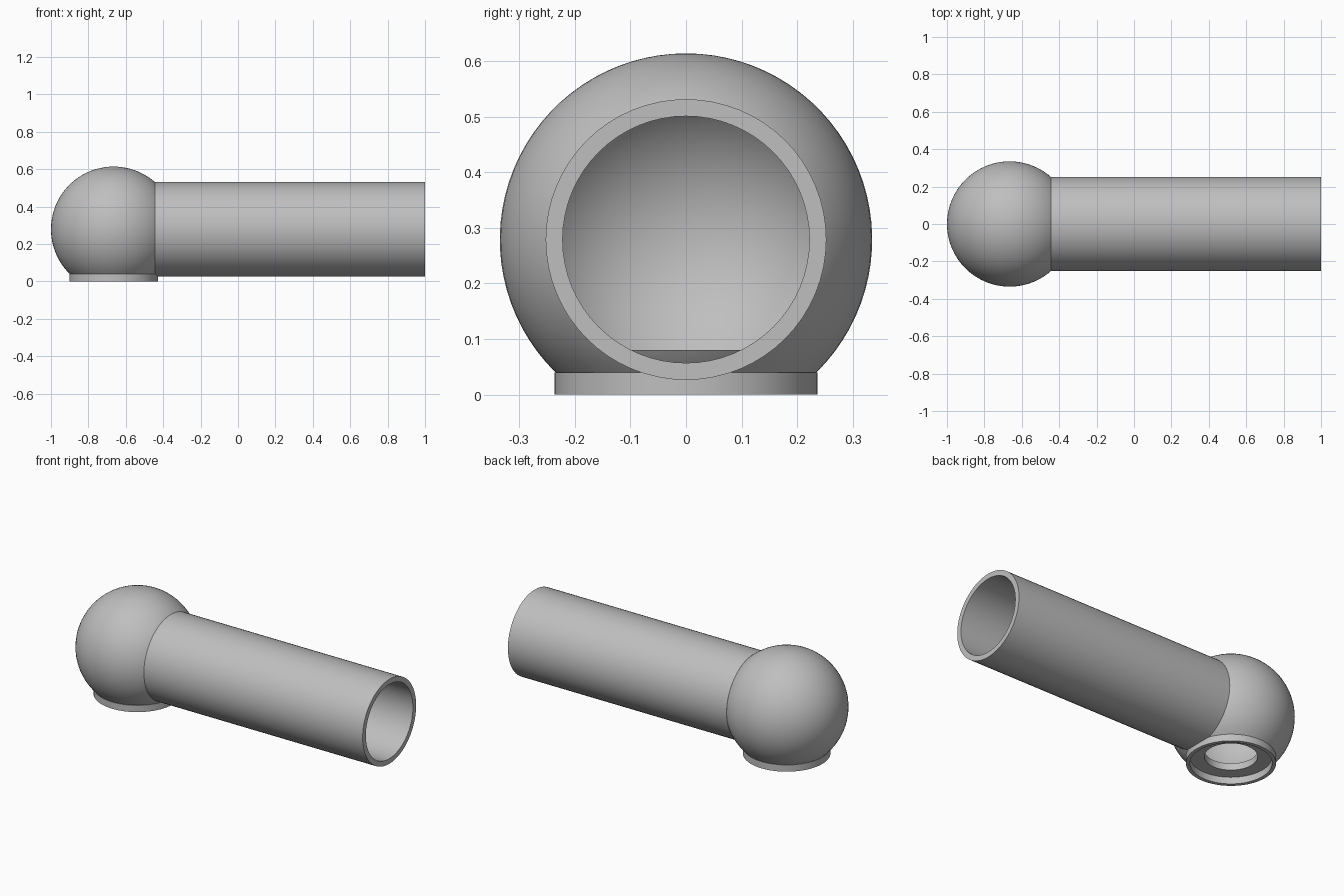
import bpy, bmesh
from math import sin, cos, tau, radians, sqrt, asin, pi
from mathutils import Matrix, Vector

if "Cube" in bpy.data.objects:
    bpy.data.objects.remove(bpy.data.objects["Cube"])

grey = bpy.data.materials.new("light grey")
grey.use_nodes = True
grey.diffuse_color = (0.52, 0.52, 0.52, 1)
grey.node_tree.nodes["Principled BSDF"].inputs["Base Color"].default_value = (0.52, 0.52, 0.52, 1)

# Main dimensions
CX, CZ = -0.665, 0.279
BALL, CAVITY = 0.335, 0.304
PIPE, BORE = 0.2525, 0.222
RING_TOP, FLOOR = 0.04, 0.08
SEGS = 64


def lathe(name, profile, matrix, closed=True):
    """Spin (radius, height) points round the local z axis."""
    bm = bmesh.new()
    verts = [bm.verts.new((r, 0, z)) for r, z in profile]
    pairs = list(zip(verts, verts[1:])) + ([(verts[-1], verts[0])] if closed else [])
    edges = [bm.edges.new(p) for p in pairs]
    bmesh.ops.spin(bm, geom=verts + edges, cent=(0, 0, 0), axis=(0, 0, 1),
                   angle=tau, steps=SEGS, use_merge=True)
    bmesh.ops.remove_doubles(bm, verts=bm.verts, dist=1e-5)
    bmesh.ops.recalc_face_normals(bm, faces=bm.faces)
    bm.transform(matrix)
    return finish(name, bm)


def finish(name, bm):
    mesh = bpy.data.meshes.new(name)
    bm.to_mesh(mesh)
    bm.free()
    mesh.materials.append(grey)
    obj = bpy.data.objects.new(name, mesh)
    bpy.context.collection.objects.link(obj)
    return obj


def select(obj):
    bpy.ops.object.select_all(action='DESELECT')
    obj.select_set(True)
    bpy.context.view_layer.objects.active = obj


def arc(radius, start, end, steps):
    """Points on the ball's half circle, angles measured from the horizon."""
    angles = [start + (end - start) * i / steps for i in range(steps + 1)]
    return [(max(radius * cos(a), 0), CZ + radius * sin(a)) for a in angles]


# Hollow ball with flat floor, drain hole and recessed foot ring
foot = [(0.14, FLOOR), (0.14, RING_TOP), (0.216, RING_TOP), (0.216, 0), (0.237, 0), (0.237, RING_TOP)]
outer = arc(BALL, asin((RING_TOP - CZ) / BALL), pi / 2, 32)
inner = arc(CAVITY, pi / 2, asin((FLOOR - CZ) / CAVITY), 32)
# the inner surface runs back to the start of the foot profile
profile = inner + foot + outer
ball = lathe("hollow_ball", profile, Matrix.Translation((CX, 0, 0)), closed=False)

# Opening into the pipe, kept above the floor
bm = bmesh.new()
bmesh.ops.create_cone(bm, cap_ends=True, segments=SEGS, radius1=BORE, radius2=BORE, depth=0.4,
                      matrix=Matrix.Translation((CX + 0.36, 0, CZ)) @ Matrix.Rotation(radians(90), 4, 'Y'))
cut = bmesh.ops.bisect_plane(bm, geom=bm.verts[:] + bm.edges[:] + bm.faces[:],
                             plane_co=(0, 0, FLOOR), plane_no=(0, 0, -1), clear_outer=True)
bmesh.ops.holes_fill(bm, edges=[e for e in bm.edges if e.is_boundary])
bmesh.ops.recalc_face_normals(bm, faces=bm.faces)
cutter = finish("opening_cutter", bm)
cutter.hide_render = True

select(ball)
mod = ball.modifiers.new("opening", 'BOOLEAN')
mod.operation, mod.solver, mod.object = 'DIFFERENCE', 'EXACT', cutter
bpy.ops.object.modifier_apply(modifier=mod.name)
bpy.data.objects.remove(cutter)

# Open pipe meeting the ball
start_out = CX + sqrt(BALL ** 2 - PIPE ** 2)
start_in = CX + sqrt(CAVITY ** 2 - BORE ** 2)
pipe = lathe("pipe", [(PIPE, start_out), (PIPE, 1), (BORE, 1), (BORE, start_in)],
             Matrix.Translation((0, 0, CZ)) @ Matrix.Rotation(radians(90), 4, 'Y'))

for obj in (ball, pipe):
    select(obj)
    bpy.ops.object.shade_smooth_by_angle(angle=radians(30))
